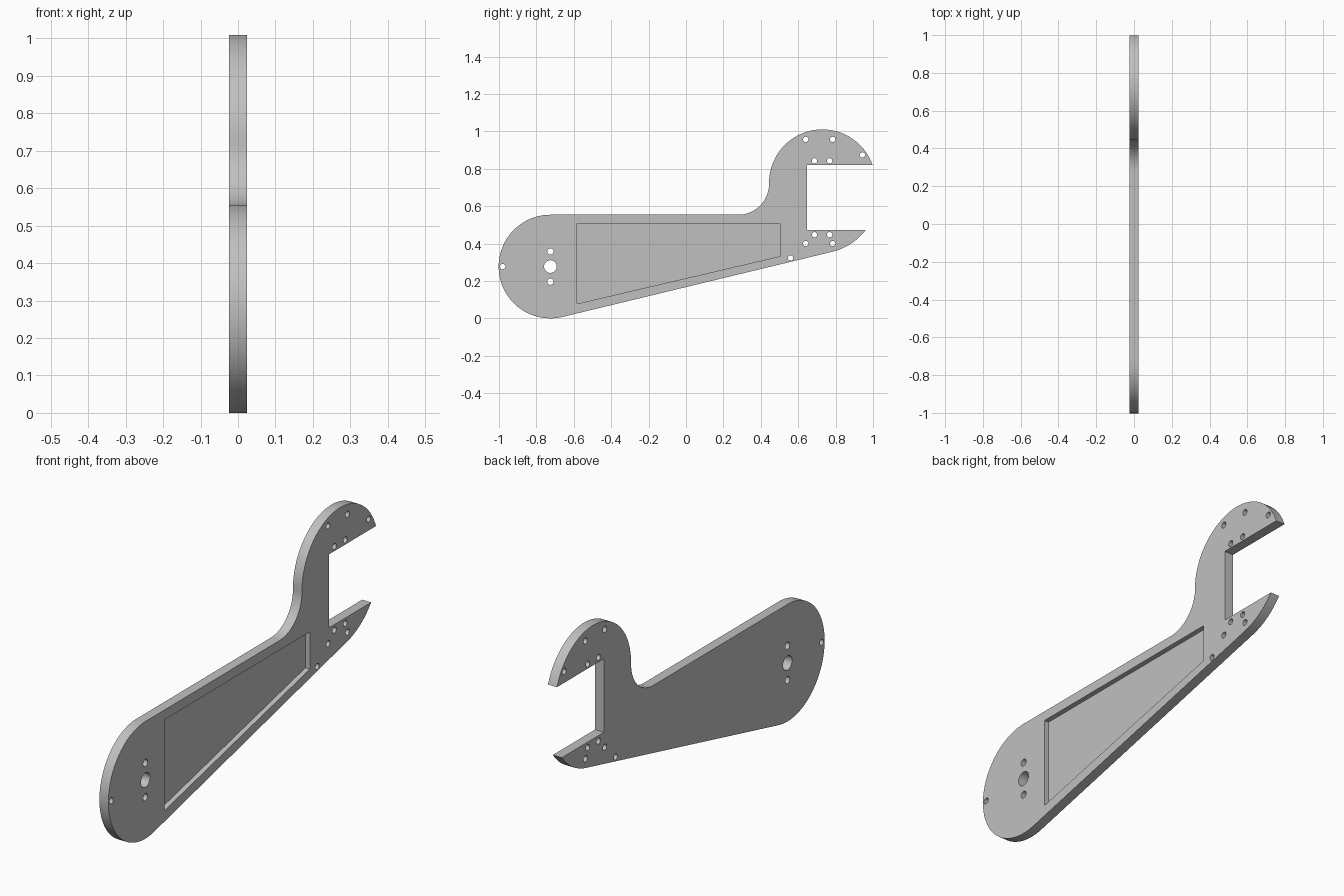
import bpy
import bmesh
from math import sin, cos, radians, atan2, sqrt, pi

old = bpy.data.objects.get("Cube")
if old:
    bpy.data.objects.remove(old, do_unlink=True)

HALF = 0.0235      # half the plate thickness
POCKET_FLOOR = 0.0


def arc(cy, cz, r, a0, a1, n):
    """Points on an arc in the y-z plane, angles in degrees."""
    steps = [radians(a0 + (a1 - a0) * i / n) for i in range(n + 1)]
    return [(cy + r * cos(a), cz + r * sin(a)) for a in steps]


def prism(name, outlines, x0, x1):
    """Closed prisms along x, one for each y-z outline."""
    bm = bmesh.new()
    for pts in outlines:
        face = bm.faces.new([bm.verts.new((x0, y, z)) for y, z in pts])
        new = bmesh.ops.extrude_face_region(bm, geom=[face])["geom"]
        verts = [v for v in new if isinstance(v, bmesh.types.BMVert)]
        bmesh.ops.translate(bm, verts=verts, vec=(x1 - x0, 0, 0))
    bmesh.ops.recalc_face_normals(bm, faces=bm.faces)
    mesh = bpy.data.meshes.new(name)
    bm.to_mesh(mesh)
    bm.free()
    ob = bpy.data.objects.new(name, mesh)
    bpy.context.collection.objects.link(ob)
    return ob


grey = bpy.data.materials.new("plain grey")
grey.use_nodes = True
colour = (0.53, 0.53, 0.53, 1)
grey.diffuse_color = colour
grey.node_tree.nodes["Principled BSDF"].inputs["Base Color"].default_value = colour

# Outline: round handle end, sloping underside, lower jaw, slot, head, neck fillet
PIVOT = (-0.725, 0.277)
HEAD = (0.729, 0.725)
HEAD_R = 0.285
SLOPE = 13.5
SLOT_Y, SLOT_LOW, SLOT_HIGH = 0.647, 0.473, 0.82

jaw_r = 0.318
jaw_y = 0.782 - jaw_r * sin(radians(SLOPE))
jaw_z = 0.356 + jaw_r * cos(radians(SLOPE))
jaw_end = -atan2(jaw_z - SLOT_LOW, sqrt(jaw_r**2 - (jaw_z - SLOT_LOW)**2)) * 180 / pi
head_start = atan2(SLOT_HIGH - HEAD[1],
                   sqrt(HEAD_R**2 - (SLOT_HIGH - HEAD[1])**2)) * 180 / pi

outline = arc(*PIVOT, 0.277, 90, 270 + SLOPE, 48)
outline += arc(jaw_y, jaw_z, jaw_r, SLOPE - 90, jaw_end, 14)
outline += [(SLOT_Y, SLOT_LOW), (SLOT_Y, SLOT_HIGH)]
outline += arc(*HEAD, HEAD_R, head_start, 180, 44)
outline += arc(0.279, 0.719, 0.165, 0, -90, 20)
plate = prism("wrench_plate", [outline], -HALF, HALF)

# Holes: pivot with neighbours, then rivet holes around the jaws
holes = [arc(*PIVOT, 0.034, 0, 345, 23)]
for y, z in [(-0.98, 0.277), (-0.725, 0.358), (-0.725, 0.196)]:
    holes.append(arc(y, z, 0.017 if y > -0.9 else 0.0145, 0, 337.5, 15))
jaw_holes = [(0.943, 0.874), (0.559, 0.323)]
for y in (0.64, 0.784):
    jaw_holes += [(y, 0.957), (y, 0.4)]
for y in (0.687, 0.768):
    jaw_holes += [(y, 0.842), (y, 0.447)]
holes += [arc(y, z, 0.0145, 0, 337.5, 15) for y, z in jaw_holes]
hole_cutter = prism("hole_cutter", holes, -0.1, 0.1)

# Tapered pocket sunk into the +x face
pocket = [(-0.583, 0.078), (0.503, 0.332), (0.503, 0.508), (-0.583, 0.508)]
pocket_cutter = prism("pocket_cutter", [pocket], POCKET_FLOOR, 0.1)

cutters = [hole_cutter, pocket_cutter]
for cutter in cutters:
    cutter.hide_render = True
    mod = plate.modifiers.new(cutter.name, "BOOLEAN")
    mod.operation = "DIFFERENCE"
    mod.solver = "EXACT"
    mod.object = cutter

# Bake the cuts and drop the cutters
graph = bpy.context.evaluated_depsgraph_get()
result = bpy.data.meshes.new_from_object(plate.evaluated_get(graph))
plate.modifiers.clear()
plate.data = result
for cutter in cutters:
    bpy.data.objects.remove(cutter, do_unlink=True)
result.materials.clear()
result.materials.append(grey)

bpy.ops.object.select_all(action="DESELECT")
plate.select_set(True)
bpy.context.view_layer.objects.active = plate
bpy.ops.object.shade_smooth_by_angle(angle=radians(30))
